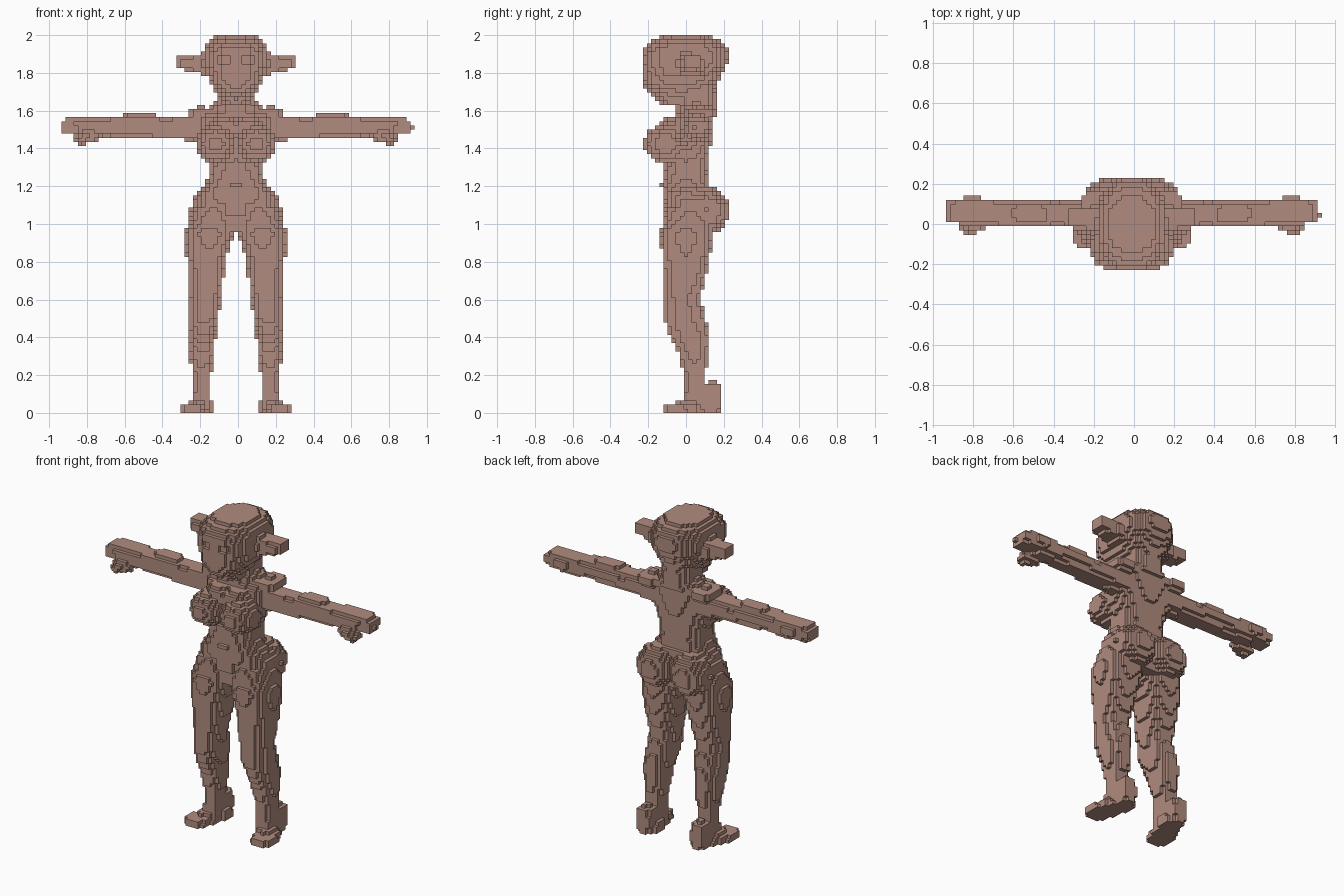
import bpy
import bmesh
import math

cube = bpy.data.objects.get("Cube")
if cube:
    bpy.data.objects.remove(cube, do_unlink=True)

H = 2 / 92            # voxel size
XC = -H / 2           # mirror plane of the figure

skin = bpy.data.materials.new("dusty_pink_clay")
skin.use_nodes = True
COLOUR = (0.44, 0.26, 0.21, 1)
skin.diffuse_color = COLOUR
skin.node_tree.nodes["Principled BSDF"].inputs["Base Color"].default_value = COLOUR


def loft(stations, axis=2, power=2.4):
    """Rounded tube; stations are (t, a_min, a_max, b_min, b_max) along the axis."""
    def inside(p):
        t = p[axis]
        a, b = [p[i] for i in range(3) if i != axis]
        for s, e in zip(stations, stations[1:]):
            if s[0] <= t <= e[0]:
                f = (t - s[0]) / (e[0] - s[0])
                a0, a1, b0, b1 = [u + (v - u) * f for u, v in zip(s[1:], e[1:])]
                return (abs((2 * a - a0 - a1) / (a1 - a0)) ** power
                        + abs((2 * b - b0 - b1) / (b1 - b0)) ** power) <= 1
        return False
    return inside


def blob(centre, radii, power=2.0, turn=0):
    """Ellipsoid, turned about z by an angle in degrees."""
    c, s = math.cos(math.radians(turn)), math.sin(math.radians(turn))

    def inside(p):
        dx, dy, dz = [u - v for u, v in zip(p, centre)]
        d = (dx * c + dy * s, dy * c - dx * s, dz)
        return sum(abs(u / r) ** power for u, r in zip(d, radii)) <= 1
    return inside


# Head, with a flattened face and tapering jaw
head = [loft([(1.63, -.075, .075, -.13, .13), (1.66, -.085, .085, -.15, .14),
              (1.70, -.105, .105, -.20, .155), (1.74, -.135, .135, -.23, .165),
              (1.80, -.165, .165, -.232, .19), (1.85, -.175, .175, -.232, .226),
              (1.92, -.175, .175, -.232, .228), (1.95, -.162, .162, -.21, .205),
              (1.98, -.135, .135, -.165, .16), (2.0, -.10, .10, -.115, .115)])]
neck = [loft([(1.58, -.13, .13, -.05, .165), (1.63, -.11, .11, -.05, .16),
              (1.75, -.105, .105, -.05, .155)])]
ear = [loft([(.14, -.05, .10, 1.775, 1.90), (.20, -.04, .09, 1.80, 1.885),
             (.24, -.03, .08, 1.81, 1.885), (.31, -.02, .075, 1.825, 1.89)], 0, 4)]

# Trunk with bust, shoulders and hips
torso = [
    loft([(.96, -.19, .19, -.10, .14), (1.05, -.24, .24, -.11, .15),
          (1.10, -.235, .235, -.11, .16), (1.15, -.21, .21, -.125, .15),
          (1.20, -.165, .165, -.132, .13), (1.27, -.145, .145, -.12, .125),
          (1.33, -.15, .15, -.11, .125), (1.40, -.175, .175, -.10, .13),
          (1.50, -.20, .20, -.09, .135), (1.56, -.20, .20, -.07, .14),
          (1.60, -.17, .17, -.03, .15), (1.63, -.115, .115, -.05, .16)]),
    blob((.185, .08, 1.585), (.075, .085, .035), 3),
]
bust = [blob((.105, -.105, 1.425), (.105, .122, .098)),
        blob((.06, -.06, 1.50), (.10, .09, .07))]
buttocks = [blob((.115, .115, 1.07), (.125, .115, .125))]

# Arm, thumb and fingers, reaching straight out
arm = [loft([(.14, -.02, .12, 1.44, 1.59), (.25, -.02, .115, 1.445, 1.57),
             (.40, -.015, .11, 1.45, 1.56), (.44, -.015, .11, 1.455, 1.585),
             (.55, -.01, .11, 1.46, 1.585), (.62, -.01, .11, 1.465, 1.57),
             (.72, -.005, .12, 1.465, 1.57)], 0, 3)]
hand = [loft([(.70, -.005, .12, 1.46, 1.57), (.78, -.005, .135, 1.465, 1.57),
              (.85, 0, .13, 1.48, 1.57), (.925, .01, .11, 1.485, 1.55)], 0, 3.5),
        blob((.79, 0, 1.465), (.06, .045, .03), 2.5),
        blob((.82, -.005, 1.445), (.032, .045, .022), 3)]
fingertip = [blob((.922 - XC, .044, 1.52), (.014, .02, .012), 4)]

# Leg with thigh, knee and calf, then an out-turned foot
leg = [loft([(.03, .135, .235, -.03, .13), (.10, .135, .23, -.015, .115),
             (.20, .132, .23, -.012, .105), (.30, .115, .243, -.035, .115),
             (.40, .108, .247, -.08, .125), (.50, .09, .243, -.122, .105),
             (.60, .083, .242, -.125, .075), (.70, .068, .25, -.125, .10),
             (.85, .042, .262, -.128, .13), (.95, .012, .267, -.14, .145),
             (1.02, .004, .25, -.12, .165), (1.08, .01, .235, -.11, .16)])]
foot = [blob((.215, -.01, .0), (.068, .12, .055), 3, 18),
        blob((.185, .06, .02), (.055, .10, .08), 2.5, 15),
        blob((.19, .135, .08), (.048, .052, .085), 3)]

# name, shapes, sides: 0 = both halves in one object, 1 = left, -1 = right
PARTS = [("head", head, 0), ("neck", neck, 0), ("bust", bust, 0),
         ("buttocks", buttocks, 0), ("torso", torso, 0)]
for side, label in ((1, "left_"), (-1, "right_")):
    PARTS += [(label + n, s, side) for n, s in
              (("ear", ear), ("hand", hand), ("arm", arm), ("foot", foot), ("leg", leg))]
PARTS.append(("left_fingertip", fingertip, 1))

# Fill the grid: each voxel belongs to the first part that covers it
owner = {}
for name, shapes, side in PARTS:
    for i in range(-43, 44):
        if i * side < 0:
            continue
        for j in range(-10, 11):
            for k in range(92):
                if (i, j, k) in owner:
                    continue
                p = (abs(i) * H, j * H, (k + .5) * H)
                if any(f(p) for f in shapes):
                    owner[i, j, k] = name

# Shallow eye sockets: remove the front voxels of two small discs
for i in range(-6, 7):
    for k in range(92):
        if math.hypot((abs(i) * H - .07) / .036, ((k + .5) * H - 1.87) / .026) <= 1:
            for j in range(-10, 0):
                if owner.pop((i, j, k), None):
                    break

# Outward faces of a voxel: direction and corner offsets
SIDES = []
for ax in range(3):
    u, v = (ax + 1) % 3, (ax + 2) % 3
    for d in (0, 1):
        ring = [(0, 0), (1, 0), (1, 1), (0, 1)]
        corners = []
        for a, b in (ring if d else ring[::-1]):
            c = [0, 0, 0]
            c[ax], c[u], c[v] = d, a, b
            corners.append(c)
        step = [0, 0, 0]
        step[ax] = 2 * d - 1
        SIDES.append((step, corners))

# Build each part from its exposed voxel faces
for name, _, _ in PARTS:
    bm = bmesh.new()
    verts = {}

    def corner(key):
        if key not in verts:
            x, y, z = key
            verts[key] = bm.verts.new(((x - 1) * H, (y - .5) * H, z * H))
        return verts[key]

    for cell, part in owner.items():
        if part != name:
            continue
        for step, corners in SIDES:
            if tuple(a + b for a, b in zip(cell, step)) not in owner:
                bm.faces.new([corner(tuple(a + b for a, b in zip(cell, c))) for c in corners])
    mesh = bpy.data.meshes.new(name)
    bm.to_mesh(mesh)
    bm.free()
    mesh.materials.append(skin)
    bpy.context.collection.objects.link(bpy.data.objects.new(name, mesh))
